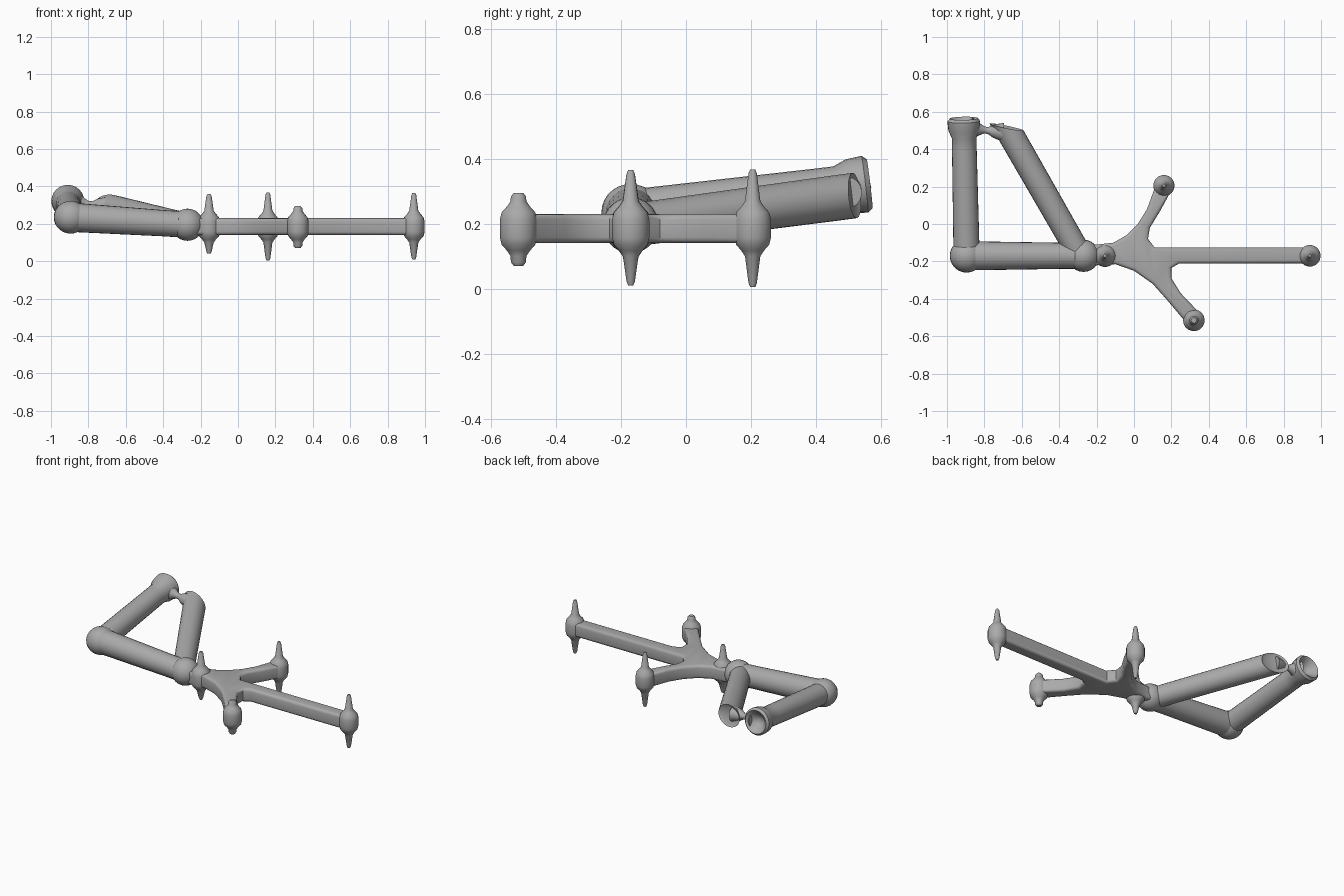
import bpy, bmesh, math
from mathutils import Vector

cube = bpy.data.objects.get("Cube")
if cube:
    bpy.data.objects.remove(cube)

grey = bpy.data.materials.new("plain grey")
grey.use_nodes = True
grey.diffuse_color = (0.4, 0.4, 0.4, 1)
bsdf = grey.node_tree.nodes["Principled BSDF"]
bsdf.inputs["Base Color"].default_value = grey.diffuse_color
bsdf.inputs["Roughness"].default_value = 0.7


def finish(bm, name, angle=40):
    bmesh.ops.recalc_face_normals(bm, faces=bm.faces)
    mesh = bpy.data.meshes.new(name)
    bm.to_mesh(mesh)
    bm.free()
    mesh.materials.append(grey)
    obj = bpy.data.objects.new(name, mesh)
    bpy.context.collection.objects.link(obj)
    bpy.ops.object.select_all(action='DESELECT')
    obj.select_set(True)
    bpy.context.view_layer.objects.active = obj
    bpy.ops.object.shade_smooth_by_angle(angle=math.radians(angle))
    return obj


def lathe(origin, axis, profile, sides=24):
    """Turn (distance, radius) pairs round an axis; zero radius closes an end."""
    bm = bmesh.new()
    turn = Vector(axis).to_track_quat('Z', 'Y')
    rings = []
    for d, r in profile:
        count = sides if r > 0 else 1
        rings.append([bm.verts.new(Vector(origin) + turn @ Vector((
            r * math.cos(math.tau * i / sides), r * math.sin(math.tau * i / sides), d)))
            for i in range(count)])
    for a, b in zip(rings, rings[1:]):
        for i in range(sides):
            j = (i + 1) % sides
            quad = [a[i % len(a)], a[j % len(a)], b[j % len(b)], b[i % len(b)]]
            bm.faces.new(list(dict.fromkeys(quad)))
    return bm


def rod(start, end, r0, r1, extra=()):
    axis = Vector(end) - Vector(start)
    length = axis.length
    tail = [(length + d, r) for d, r in extra] or [(length, r1), (length, 0)]
    return lathe(start, axis, [(0, 0), (0, r0), (length * 0.8, r1)] + tail)


def ball(name, centre, radius, squash=1):
    bm = bmesh.new()
    bmesh.ops.create_uvsphere(bm, u_segments=24, v_segments=14, radius=radius)
    bmesh.ops.scale(bm, vec=(1, 1, squash), verts=bm.verts)
    bmesh.ops.translate(bm, vec=centre, verts=bm.verts)
    finish(bm, name)


# Triangular frame of round tubes
corner, joint = (-0.895, -0.17, 0.235), (-0.27, -0.17, 0.195)
finish(rod(corner, joint, 0.078, 0.07), "front_tube")
finish(rod(corner, (-0.91, 0.54, 0.32), 0.07, 0.066,
           [(-0.08, 0.066), (-0.04, 0.083), (0.01, 0.088), (0.025, 0.075),
            (0.01, 0.055), (-0.02, 0.03), (-0.03, 0)]), "outer_tube")

# Diagonal tube, cut off square to the open side
bm = rod((-0.287, -0.17, 0.195), (-0.74, 0.62, 0.3), 0.066, 0.07)
cut = bmesh.ops.bisect_plane(bm, geom=bm.verts[:] + bm.edges[:] + bm.faces[:],
                             plane_co=(-0.69, 0.52, 0.29), plane_no=(0.2, 0.97, 0.1),
                             clear_outer=True)
rim = [e for e in cut["geom_cut"] if isinstance(e, bmesh.types.BMEdge)]
cap = bmesh.ops.contextual_create(bm, geom=rim)["faces"]
bmesh.ops.inset_region(bm, faces=cap, thickness=0.02, depth=-0.012)
finish(bm, "diagonal_tube")

# Thin neck between the two open tube ends
neck_a, neck_b = Vector((-0.87, 0.51, 0.31)), Vector((-0.69, 0.49, 0.295))
finish(lathe(neck_a, neck_b - neck_a,
             [(0, 0), (0, 0.06), (0.04, 0.035), (0.07, 0.019), (0.09, 0.018),
              (0.12, 0.035), (0.17, 0.05), (0.17, 0)], 16), "neck")

ball("corner_joint", corner, 0.09, 0.97)
ball("hub_joint", joint, 0.086)

# Three-armed hub plate
outline = [(-0.27, -0.11), (-0.2, -0.11), (-0.11, -0.1), (-0.04, -0.06), (0.02, 0), (0.07, 0.08),
           (0.11, 0.19), (0.2, 0.18), (0.14, 0.07), (0.085, -0.02), (0.075, -0.08),
           (0.11, -0.125), (0.94, -0.125), (0.94, -0.21), (0.24, -0.212), (0.2, -0.235),
           (0.2, -0.29), (0.25, -0.37), (0.355, -0.48), (0.285, -0.535), (0.18, -0.41),
           (0.1, -0.32), (0, -0.25), (-0.1, -0.215), (-0.27, -0.225)]
bm = bmesh.new()
plate = bm.faces.new([bm.verts.new((x, y, 0.14)) for x, y in outline])
top = bmesh.ops.extrude_face_region(bm, geom=[plate])["geom"]
bmesh.ops.translate(bm, vec=(0, 0, 0.09),
                    verts=[v for v in top if isinstance(v, bmesh.types.BMVert)])
rims = [e for e in bm.edges if abs(e.verts[0].co.z - e.verts[1].co.z) < 0.001]
bmesh.ops.bevel(bm, geom=rims, offset=0.018, segments=3, profile=0.5, affect='EDGES')
finish(bm, "three_arm_hub", 45)


# Spiked bosses: a round boss flaring into a point above and below
def boss(name, x, y, radius, low, high, tip):
    mid = 0.185
    half = [(0.028, 1), (0.05, 0.9), (0.068, 0.62), (0.085, 0.42)]
    profile = [(mid, 0)]
    up = [(mid + d, radius * k) for d, k in half] + [(high - 0.012, tip), (high, tip * 0.6), (high, 0)]
    down = [(mid - d, radius * k) for d, k in half] + [(low + 0.012, tip), (low, tip * 0.6), (low, 0)]
    finish(lathe((x, y, 0), (0, 0, 1), down[::-1] + up, 18), name, 50)


boss("right_end_boss", 0.94, -0.17, 0.058, 0.01, 0.365, 0.013)
boss("back_arm_boss", 0.16, 0.205, 0.057, 0.005, 0.367, 0.013)
boss("hub_boss", -0.155, -0.17, 0.06, 0.04, 0.36, 0.014)
boss("front_arm_boss", 0.32, -0.515, 0.058, 0.07, 0.295, 0.024)
